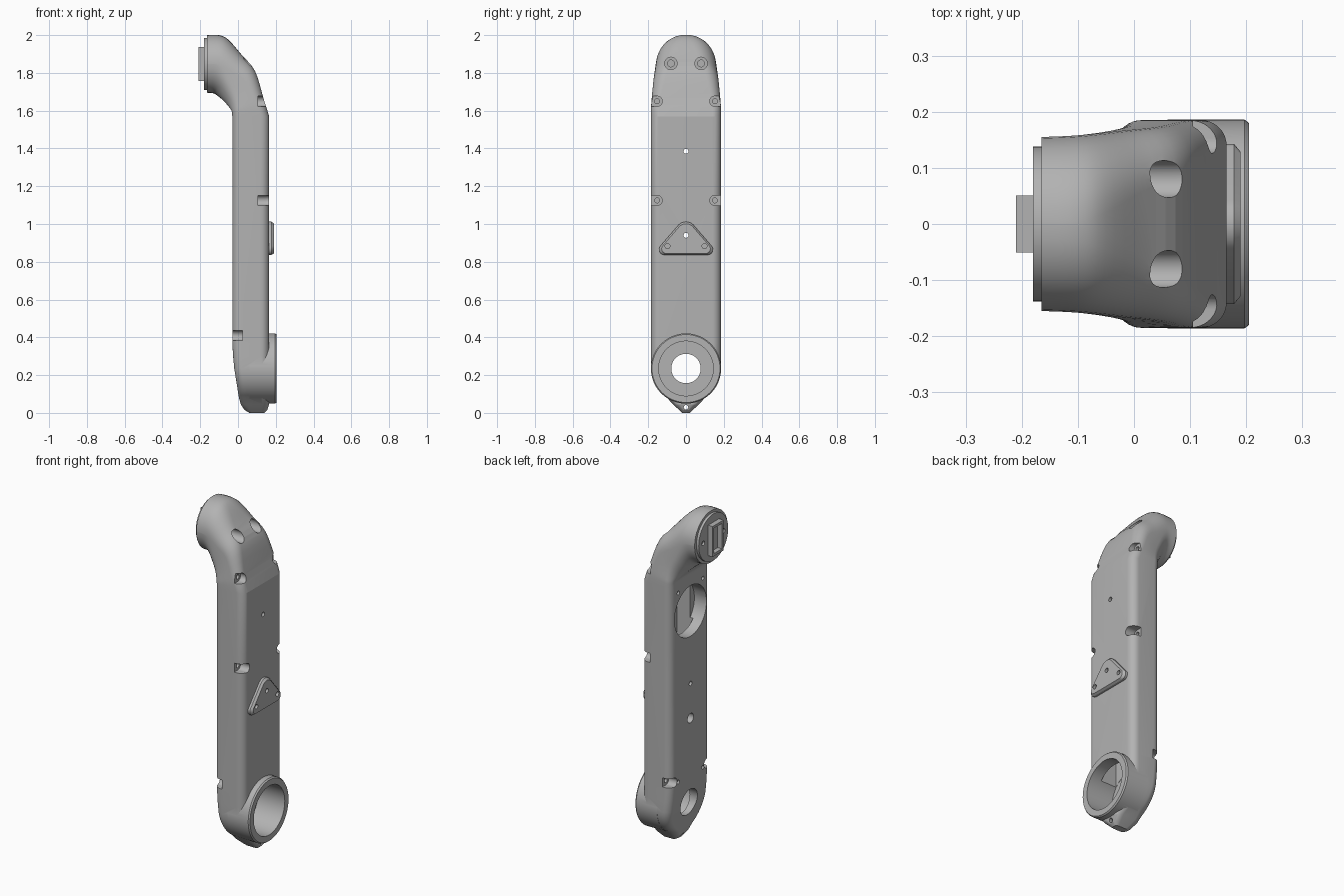
import bpy, bmesh, math
from mathutils import Vector
from mathutils.geometry import convex_hull_2d

if "Cube" in bpy.data.objects:
    bpy.data.objects.remove(bpy.data.objects["Cube"])

grey = bpy.data.materials.new("satin grey")
grey.use_nodes = True
colour = (0.45, 0.45, 0.45, 1)
grey.diffuse_color = colour
grey.node_tree.nodes["Principled BSDF"].inputs["Base Color"].default_value = colour


def loft(name, rings):
    """Skin a list of equal-length point rings and cap both ends."""
    bm = bmesh.new()
    rows = [[bm.verts.new(p) for p in ring] for ring in rings]
    n = len(rows[0])
    for a, b in zip(rows, rows[1:]):
        for i in range(n):
            j = (i + 1) % n
            bm.faces.new((a[i], a[j], b[j], b[i]))
    bm.faces.new(rows[0])
    bm.faces.new(rows[-1])
    bmesh.ops.recalc_face_normals(bm, faces=bm.faces)
    mesh = bpy.data.meshes.new(name)
    bm.to_mesh(mesh)
    bm.free()
    mesh.materials.append(grey)
    obj = bpy.data.objects.new(name, mesh)
    bpy.context.collection.objects.link(obj)
    return obj


def outline(circles, steps=48):
    """Hull around circles given as (y, z, radius)."""
    pts = [Vector((y + r * math.cos(t * math.tau / steps),
                   z + r * math.sin(t * math.tau / steps)))
           for y, z, r in circles for t in range(steps)]
    return [pts[i] for i in convex_hull_2d(pts)]


def prism(name, x0, x1, *circles):
    shape = outline(circles)
    return loft(name, [[(x, p.x, p.y) for p in shape] for x in (x0, x1)])


def box(name, x0, x1, half_y, z0, z1):
    shape = [(-half_y, z0), (half_y, z0), (half_y, z1), (-half_y, z1)]
    return loft(name, [[(x, y, z) for y, z in shape] for x in (x0, x1)])


def combine(target, tool, operation="DIFFERENCE"):
    mod = target.modifiers.new("combine", "BOOLEAN")
    mod.operation, mod.solver, mod.object = operation, "EXACT", tool
    bpy.context.view_layer.objects.active = target
    bpy.ops.object.modifier_apply(modifier=mod.name)
    bpy.data.objects.remove(tool)


def section(back_x, back_z, front_x, front_z, w, r):
    """Rounded rectangle across the arm, in the plane from back to front."""
    back, front = Vector((back_x, 0, back_z)), Vector((front_x, 0, front_z))
    mid, along = (back + front) / 2, (front - back).normalized()
    a = (front - back).length / 2
    r = min(r, a - 0.001, w - 0.001)
    ring = []
    for q, (sa, sw) in enumerate(((1, 1), (-1, 1), (-1, -1), (1, -1))):
        for k in range(10):
            t = (q + k / 9) * math.pi / 2
            p = mid + along * (sa * (a - r) + r * math.cos(t))
            p.y = sw * (w - r) + r * math.sin(t)
            ring.append(p)
    return ring


def smooth_rows(rows, steps=4):
    """Catmull-Rom interpolation between section parameters."""
    out = []
    for i in range(len(rows) - 1):
        p0, p1 = rows[max(i - 1, 0)], rows[i]
        p2, p3 = rows[i + 1], rows[min(i + 2, len(rows) - 1)]
        for k in range(steps):
            t = k / steps
            out.append([b + t / 2 * (c - a + t * (2 * a - 5 * b + 4 * c - d
                        + t * (3 * (b - c) + d - a)))
                        for a, b, c, d in zip(p0, p1, p2, p3)])
    return out + [rows[-1]]


# Arm body: lug tip, rounded foot, straight link, bent neck
HUB_Z, HUB_R = 0.235, 0.185
rows = [(0.06, 0, 0.14, 0, 0.02, 0.015),
        (0.035, 0.015, 0.155, 0.015, 0.036, 0.03),
        (0.015, 0.045, 0.165, 0.045, 0.068, 0.035)]
for k in range(9):
    t = math.radians(57 - 57 * k / 8)
    z = HUB_Z - HUB_R * math.sin(t)
    rows.append((0.005 - 0.16 * (z - 0.08), z, 0.165, z, HUB_R * math.cos(t), 0.045))
for z, x in ((0.3, -0.026), (0.37, -0.03), (1.57, -0.03)):
    rows.append((x, z, 0.165, z, HUB_R, 0.045))
neck = [(-0.032, 1.59, 0.151, 1.615, 0.185, 0.045),
        (-0.037, 1.605, 0.135, 1.665, 0.183, 0.05),
        (-0.058, 1.632, 0.09, 1.81, 0.173, 0.075),
        (-0.085, 1.66, 0.02, 1.895, 0.166, 0.105),
        (-0.11, 1.68, -0.05, 1.975, 0.16, 0.14),
        (-0.13, 1.692, -0.10, 2.0, 0.157, 0.152),
        (-0.165, 1.695, -0.165, 2.0, 0.155, 0.155)]
arm = loft("arm_body", [section(*r) for r in rows + smooth_rows(neck)])

# Hub collar with a softened rim
collar = []
for x, r in ((0.06, 0.186), (0.197, 0.186), (0.205, 0.18)):
    collar.append([(x, p.x, p.y) for p in outline([(0, HUB_Z, r)], 64)])
combine(arm, loft("hub_collar", collar), "UNION")

# Hub bore, inner cavity and rear access opening
combine(arm, prism("hub_bore", 0.03, 0.3, (0, HUB_Z, 0.145)))
combine(arm, prism("hub_hole", -0.2, 0.1, (0, HUB_Z, 0.078)))
combine(arm, box("cavity", 0.031, 0.135, 0.11, 0.3, 1.5))
combine(arm, prism("access_opening", -0.2, 0.05, (0, 1.37, 0.15)))

# Centre holes
for z, x0, x1, r in ((1.385, 0, 0.3, 0.013), (0.735, -0.2, 0.05, 0.028),
                     (0.94, -0.2, 0.3, 0.013), (0.03, -0.2, 0.3, 0.012)):
    combine(arm, prism("centre_hole", x0, x1, (0, z, r)))

for s in (-1, 1):
    # Screw notches open to the sides
    for z, x, d in ((1.65, 0.105, 1), (1.125, 0.105, 1), (0.41, 0.025, -1)):
        combine(arm, prism("notch", x, x + 0.2 * d,
                           (s * 0.153, z, 0.027), (s * 0.3, z, 0.027)))
        combine(arm, prism("notch_screw", x - 0.03 * d, x + 0.1 * d,
                           (s * 0.153, z, 0.013)))
    # Counterbored holes in the neck
    combine(arm, prism("neck_counterbore", -0.02, 0.3, (s * 0.08, 1.85, 0.033)))
    combine(arm, prism("neck_screw", -0.07, 0.1, (s * 0.08, 1.85, 0.018)))
    # Small rear screw holes
    for z in (0.4, 1.52):
        combine(arm, prism("rear_screw", -0.1, 0.01, (s * 0.115, z, 0.011)))

# Triangular mounting pad with a chamfered edge
pad_shape = outline([(-0.115, 0.865, 0.028), (0.115, 0.865, 0.028), (0, 0.957, 0.055)])
pad_mid = Vector((0, 0.905))
pad_rings = []
for x, scale in ((0.16, 1), (0.178, 1), (0.19, 0.9)):
    pad_rings.append([(x, *(pad_mid + (p - pad_mid) * scale)) for p in pad_shape])
pad = loft("mounting_pad", pad_rings)
for y, z in ((0, 0.94), (-0.098, 0.883), (0.098, 0.883)):
    combine(pad, prism("pad_hole", 0.1, 0.3, (y, z, 0.013)))

# Neck end disc with screw holes and a rectangular socket
END_Z = 1.847
disc = prism("end_disc", -0.18, -0.15, (0, END_Z, 0.138))
for s in (-1, 1):
    combine(disc, prism("disc_screw", -0.3, -0.168, (s * 0.095, END_Z, 0.013)))
socket = box("end_socket", -0.21, -0.17, 0.051, END_Z - 0.09, END_Z + 0.09)
combine(socket, box("socket_recess", -0.3, -0.182, 0.036, END_Z - 0.075, END_Z + 0.075))

# Smooth the curved surfaces, keep machined edges crisp
for obj in (arm, pad, disc, socket):
    bpy.ops.object.select_all(action="DESELECT")
    obj.select_set(True)
    bpy.context.view_layer.objects.active = obj
    bpy.ops.object.shade_smooth_by_angle(angle=math.radians(16))
